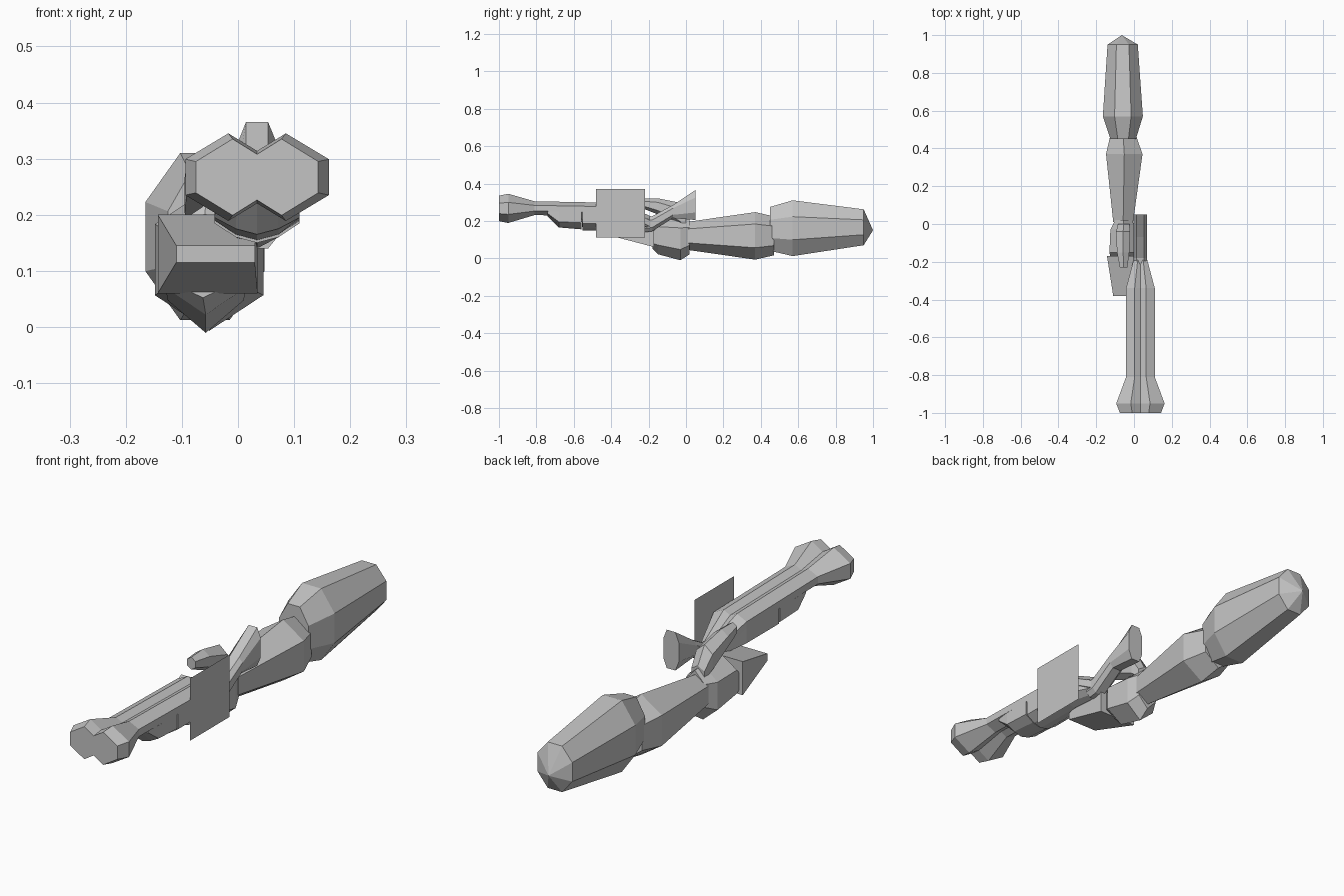
import bpy, bmesh, math

if "Cube" in bpy.data.objects:
    bpy.data.objects.remove(bpy.data.objects["Cube"])

GREY = (0.55, 0.55, 0.55, 1)
grey = bpy.data.materials.new("plain_grey")
grey.use_nodes = True
grey.diffuse_color = GREY
grey.node_tree.nodes["Principled BSDF"].inputs["Base Color"].default_value = GREY

GUN_X = 0.034


def finish(name, bm):
    bmesh.ops.recalc_face_normals(bm, faces=bm.faces)
    mesh = bpy.data.meshes.new(name)
    bm.to_mesh(mesh)
    bm.free()
    mesh.materials.append(grey)
    obj = bpy.data.objects.new(name, mesh)
    bpy.context.collection.objects.link(obj)
    return obj


def loft(name, rings, tip=None):
    """Skin a row of equal-sized rings; close the end flat or to a tip."""
    bm = bmesh.new()
    rows = [[bm.verts.new(p) for p in ring] for ring in rings]
    n = len(rows[0])
    for a, b in zip(rows, rows[1:]):
        for i in range(n):
            j = (i + 1) % n
            bm.faces.new((a[i], a[j], b[j], b[i]))
    bm.faces.new(rows[0])
    if tip:
        t = bm.verts.new(tip)
        for i in range(n):
            bm.faces.new((rows[-1][i], rows[-1][(i + 1) % n], t))
    else:
        bm.faces.new(rows[-1])
    return finish(name, bm)


def oval(y, x0, x1, z0, z1, sides=8):
    """Flat-topped polygon that fills the given box."""
    k = 1 / math.cos(math.pi / sides)
    pts = []
    for i in range(sides):
        a = math.tau * (i + 0.5) / sides
        pts.append(((x0 + x1) / 2 + math.cos(a) * k * (x1 - x0) / 2, y,
                    (z0 + z1) / 2 + math.sin(a) * k * (z1 - z0) / 2))
    return pts


def mirrored(y, half):
    """Complete a half outline running from the top centre to the bottom."""
    right = [(GUN_X + x, y, z) for x, z in half]
    left = [(GUN_X - x, y, z) for x, z in reversed(half) if x > 0]
    return right + left


# Grooved barrel with a flared muzzle
def barrel_ring(y, sx, sz, zc):
    half = [(0, 0.6), (0.4, 1), (1, 0.41), (1, -0.41), (0.4, -1), (0, -0.6)]
    return mirrored(y, [(x * sx, zc + z * sz) for x, z in half])


loft("barrel", [barrel_ring(*r) for r in (
    (-1, 0.109, 0.068, 0.267), (-0.95, 0.128, 0.078, 0.267),
    (-0.81, 0.076, 0.037, 0.268), (-0.34, 0.076, 0.036, 0.26),
    (-0.19, 0.036, 0.04, 0.185))])


# Rounded housing under the barrel, in two lengths
def housing_ring(y, w, top, side, bottom):
    return mirrored(y, [(0, top), (w, top), (w, side),
                        (w * 0.5, bottom + 0.01), (0, bottom)])


loft("fore_grip", [housing_ring(*r) for r in (
    (-0.74, 0.07, 0.25, 0.24, 0.225), (-0.68, 0.076, 0.25, 0.195, 0.165),
    (-0.56, 0.076, 0.25, 0.19, 0.155))])
loft("receiver", [housing_ring(*r) for r in (
    (-0.56, 0.06, 0.26, 0.235, 0.22), (-0.553, 0.076, 0.26, 0.185, 0.15),
    (-0.34, 0.076, 0.25, 0.185, 0.15), (-0.2, 0.036, 0.21, 0.17, 0.14))])


# Bent shoulder stock with a tall butt
def stock_ring(y, z0, z1):
    w, h = 0.036, z1 - z0
    return mirrored(y, [(w * 0.55, z1), (w, z1 - h * 0.25),
                        (w, z0 + h * 0.25), (w * 0.55, z0)])


loft("stock", [stock_ring(*r) for r in (
    (-0.22, 0.14, 0.22), (-0.18, 0.145, 0.225),
    (-0.07, 0.215, 0.285), (0.05, 0.205, 0.365))])

# Flat square side panel
bm = bmesh.new()
bm.faces.new([bm.verts.new((0.114, y, z)) for y, z in
              ((-0.48, 0.11), (-0.22, 0.11), (-0.22, 0.37), (-0.48, 0.37))])
finish("side_panel", bm)

# Arm
loft("upper_arm", [oval(0.45, -0.125, 0.01, 0.04, 0.275),
                   oval(0.57, -0.165, 0.047, 0.012, 0.31),
                   oval(0.95, -0.14, 0.02, 0.07, 0.262)],
     tip=(-0.065, 1, 0.15))
loft("forearm", [oval(0.01, -0.11, -0.005, 0.055, 0.185, 6),
                 oval(0.37, -0.148, 0.045, 0.01, 0.23, 6),
                 oval(0.47, -0.125, 0.01, 0.03, 0.21, 6)])

# Hand: palm, folded fingers below and thumb above
loft("palm", [oval(-0.18, -0.125, 0.0, 0.06, 0.16, 6),
              oval(-0.15, -0.13, 0.015, 0.035, 0.205, 6),
              oval(-0.03, -0.125, 0.01, 0.005, 0.205, 6),
              oval(0.02, -0.1, -0.01, 0.035, 0.2, 6)])


def slab(y, x0, x1, z0, z1):
    return [(x0, y, z0), (x1, y, z0), (x1, y, z1), (x0, y, z1)]


loft("fingers", [slab(-0.38, -0.11, 0.03, 0.115, 0.145),
                 slab(-0.17, -0.143, 0.035, 0.06, 0.2)])
loft("thumb", [oval(-0.23, -0.075, -0.035, 0.27, 0.315, 6),
               oval(-0.15, -0.09, -0.025, 0.24, 0.315, 6),
               oval(-0.04, -0.095, -0.02, 0.18, 0.29, 6),
               oval(0.0, -0.085, -0.025, 0.16, 0.22, 6)])
